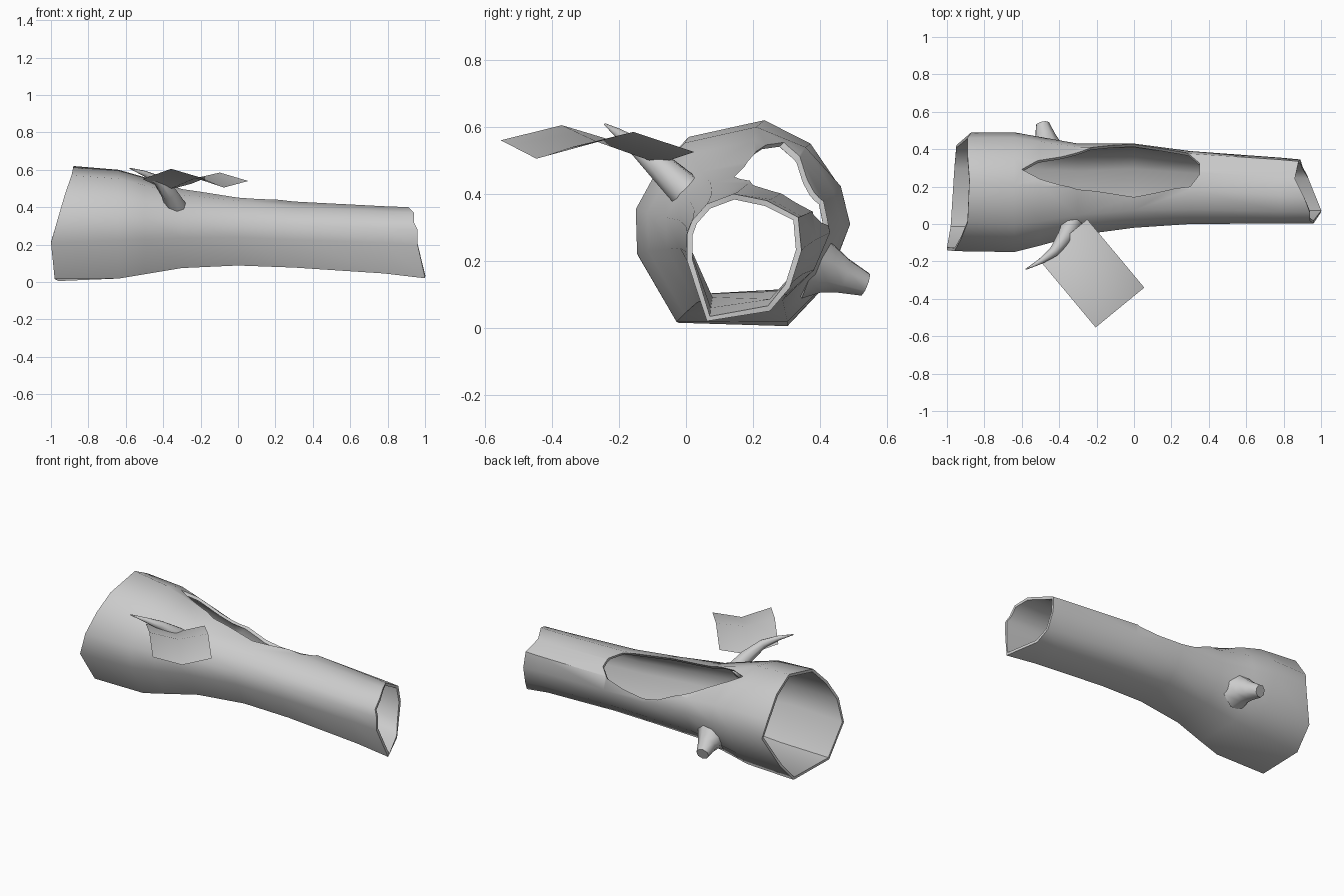
import bpy, bmesh, math
from mathutils import Vector

if "Cube" in bpy.data.objects:
    bpy.data.objects.remove(bpy.data.objects["Cube"])


def make(name, verts, faces, angle=50):
    me = bpy.data.meshes.new(name)
    me.from_pydata(verts, [], faces)
    bm = bmesh.new()
    bm.from_mesh(me)
    bmesh.ops.recalc_face_normals(bm, faces=bm.faces)
    bm.to_mesh(me)
    bm.free()
    ob = bpy.data.objects.new(name, me)
    bpy.context.collection.objects.link(ob)
    if angle:
        shade(ob, angle)
    return ob


def shade(ob, angle):
    bpy.ops.object.select_all(action='DESELECT')
    ob.select_set(True)
    bpy.context.view_layer.objects.active = ob
    bpy.ops.object.shade_smooth_by_angle(angle=math.radians(angle))


def loft(rings, caps=False):
    n = len(rings[0])
    verts = [p for r in rings for p in r]
    faces = [(k * n + i, k * n + (i + 1) % n, (k + 1) * n + (i + 1) % n, (k + 1) * n + i)
             for k in range(len(rings) - 1) for i in range(n)]
    if caps:
        faces += [tuple(range(n)), tuple(range(len(verts) - n, len(verts)))]
    return verts, faces


def unit(sec):
    ys, zs = zip(*sec)
    return [((y - min(ys)) / (max(ys) - min(ys)), (z - min(zs)) / (max(zs) - min(zs))) for y, z in sec]


# Log cross-sections (y, z) at the wide and narrow ends
wide = unit([(-.03, .015), (.3, .005), (.42, .13), (.49, .31), (.46, .42), (.37, .55),
             (.23, .62), (0, .57), (-.09, .47), (-.155, .35), (-.15, .21)])
slim = unit([(.06, .02), (.25, .05), (.31, .12), (.345, .23), (.335, .33), (.24, .38),
             (.14, .40), (.06, .37), (.015, .32), (0, .28), (0, .2)])
# Ragged ends: x per section point
left_x = [-.98, -.96, -.95, -.87, -.89, -.89, -.88, -.89, -.925, -.96, -1]
right_x = [1, .93, .9, .89, .88, .86, .91, .94, .94, .96, .96]
# x, y min, y max, z min, z max
stations = [(-1, -.145, .49, .005, .62), (-.64, -.15, .49, .01, .60), (-.5, -.115, .465, .035, .56),
            (-.3, -.06, .43, .07, .50), (0, -.02, .43, .085, .465), (.3, 0, .39, .075, .43),
            (.78, .003, .355, .045, .405), (1, .003, .345, .02, .40)]
rings = []
for k, (x, y0, y1, z0, z1) in enumerate(stations):
    t = (x + 1) / 2
    ring = []
    for i, ((ya, za), (yb, zb)) in enumerate(zip(wide, slim)):
        px = left_x[i] if k == 0 else right_x[i] if k == len(stations) - 1 else x
        ring.append((px, y0 + (y1 - y0) * (ya + (yb - ya) * t), z0 + (z1 - z0) * (za + (zb - za) * t)))
    rings.append(ring)
log = make("hollow_log", *loft(rings), angle=None)
sol = log.modifiers.new("wall", 'SOLIDIFY')
sol.thickness = .017
sol.offset = -1

# Opening in the upper back side: outline in (x, v), extruded along the (y, z) diagonal
outline = [(-.6, .185), (-.5, .217), (-.4, .224), (-.2, .217), (0, .217), (.2, .18), (.3, .16), (.35, .1),
           (.35, .035), (.28, -.03), (.15, -.063), (0, -.085), (-.1, -.07), (-.25, -.01), (-.4, .07), (-.52, .126)]
s = math.sqrt(.5)
cut = make("opening_cutter", *loft([[(x, s * (d - v), s * (d + v)) for x, v in outline]
                                    for d in (.36, 1.2)], True), angle=None)
boo = log.modifiers.new("opening", 'BOOLEAN')
boo.operation = 'DIFFERENCE'
boo.solver = 'EXACT'
boo.object = cut
bpy.context.view_layer.objects.active = log
log.select_set(True)
for m in ("wall", "opening"):
    bpy.ops.object.modifier_apply(modifier=m)
bpy.data.objects.remove(cut)
shade(log, 50)


# Twigs: tapered tubes along a path of (x, y, z, radius)
def twig(name, path, sides=8):
    pts = [Vector(p[:3]) for p in path]
    rs = []
    for k, p in enumerate(pts):
        d = (pts[min(k + 1, len(pts) - 1)] - pts[max(k - 1, 0)]).normalized()
        u = d.cross(Vector((1, 0, .3))).normalized()
        w = d.cross(u)
        rs.append([p + path[k][3] * (u * math.cos(a) + w * math.sin(a))
                   for a in (2 * math.pi * i / sides for i in range(sides))])
    return make(name, *loft(rs, True))


twig("branch_stub", [(-.46, .37, .19, .11), (-.465, .425, .175, .075),
                     (-.475, .47, .155, .055), (-.49, .535, .13, .037)])
twig("front_twig", [(-.33, .01, .40, .055), (-.37, -.07, .475, .043), (-.43, -.15, .545, .027),
                    (-.5, -.2, .58, .015), (-.578, -.242, .608, .003)])

# Leaf: bent 2 x 2 sheet
a, b, c = Vector((-.25, .025)), Vector((.305, -.365)), Vector((-.26, -.213))
heights = [[.525, .585, .54], [.49, .555, .505], [.55, .605, .56]]
verts = [(*(a + b * i / 2 + c * j / 2), heights[j][i]) for j in range(3) for i in range(3)]
faces = [(j * 3 + i, j * 3 + i + 1, j * 3 + i + 4, j * 3 + i + 3) for j in range(2) for i in range(2)]
make("leaf", verts, faces)
